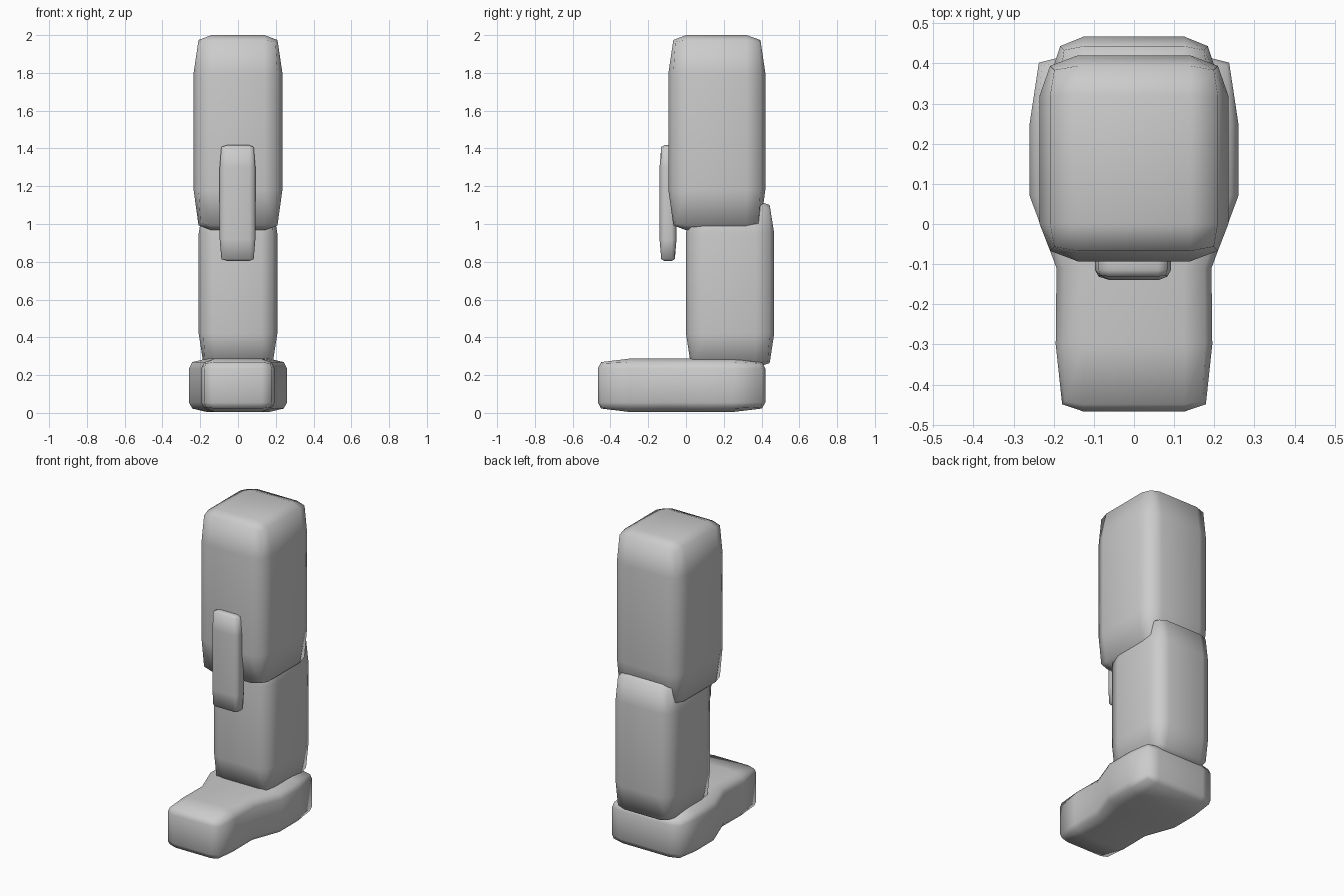
import bpy, bmesh
from itertools import product

cube = bpy.data.objects.get("Cube")
if cube:
    bpy.data.objects.remove(cube, do_unlink=True)

COLOUR = (0.6, 0.6, 0.6, 1)
grey = bpy.data.materials.new("plain grey")
grey.use_nodes = True
grey.diffuse_color = COLOUR
grey.node_tree.nodes["Principled BSDF"].inputs["Base Color"].default_value = COLOUR


def soft_block(name, xs, ys, zs, inset, widths=None):
    """Box with a grid on each side, its edges and corners drawn inwards."""
    axes = (xs, ys, zs)
    bm = bmesh.new()
    verts = {}

    def vert(key):
        if key not in verts:
            ends = [k in (0, len(a) - 1) for k, a in zip(key, axes)]
            pull = {1: 0, 2: inset, 3: inset * 1.4}[sum(ends)]
            co = [a[k] for k, a in zip(key, axes)]
            if widths:
                co[0] *= widths[key[1]]
            for i in range(3):
                if ends[i]:
                    co[i] += pull if key[i] == 0 else -pull
            verts[key] = bm.verts.new(co)
        return verts[key]

    for n in range(3):
        u, v = (n + 1) % 3, (n + 2) % 3
        for side in (0, len(axes[n]) - 1):
            for i, j in product(range(len(axes[u]) - 1), range(len(axes[v]) - 1)):
                quad = []
                for di, dj in ((0, 0), (1, 0), (1, 1), (0, 1)):
                    key = [0, 0, 0]
                    key[n], key[u], key[v] = side, i + di, j + dj
                    quad.append(vert(tuple(key)))
                bm.faces.new(quad if side else quad[::-1])
    bmesh.ops.recalc_face_normals(bm, faces=bm.faces)
    for face in bm.faces:
        face.smooth = True
    mesh = bpy.data.meshes.new(name)
    bm.to_mesh(mesh)
    bm.free()
    mesh.materials.append(grey)
    obj = bpy.data.objects.new(name, mesh)
    bpy.context.collection.objects.link(obj)
    return obj


# Upper leg
soft_block("thigh", (-0.235, -0.14, 0.14, 0.235), (-0.093, 0, 0.32, 0.42),
           (0.967, 1.18, 1.8, 2.0), 0.026)

# Lower leg, set slightly back
soft_block("shin", (-0.208, -0.125, 0.125, 0.208), (0, 0.1, 0.37, 0.467),
           (0.24, 0.42, 0.95, 1.125), 0.024)

# Guard over the front of the knee
soft_block("knee_guard", (-0.097, -0.06, 0.06, 0.092), (-0.14, -0.115, -0.075, -0.05),
           (0.805, 0.92, 1.3, 1.417), 0.009)

# Foot, wider at the heel
soft_block("foot", (-1, -0.64, 0.64, 1), (-0.467, -0.3, -0.11, 0.07, 0.25, 0.42),
           (0.005, 0.055, 0.235, 0.287), 0.018,
           widths=(0.197, 0.195, 0.193, 0.26, 0.26, 0.255))
